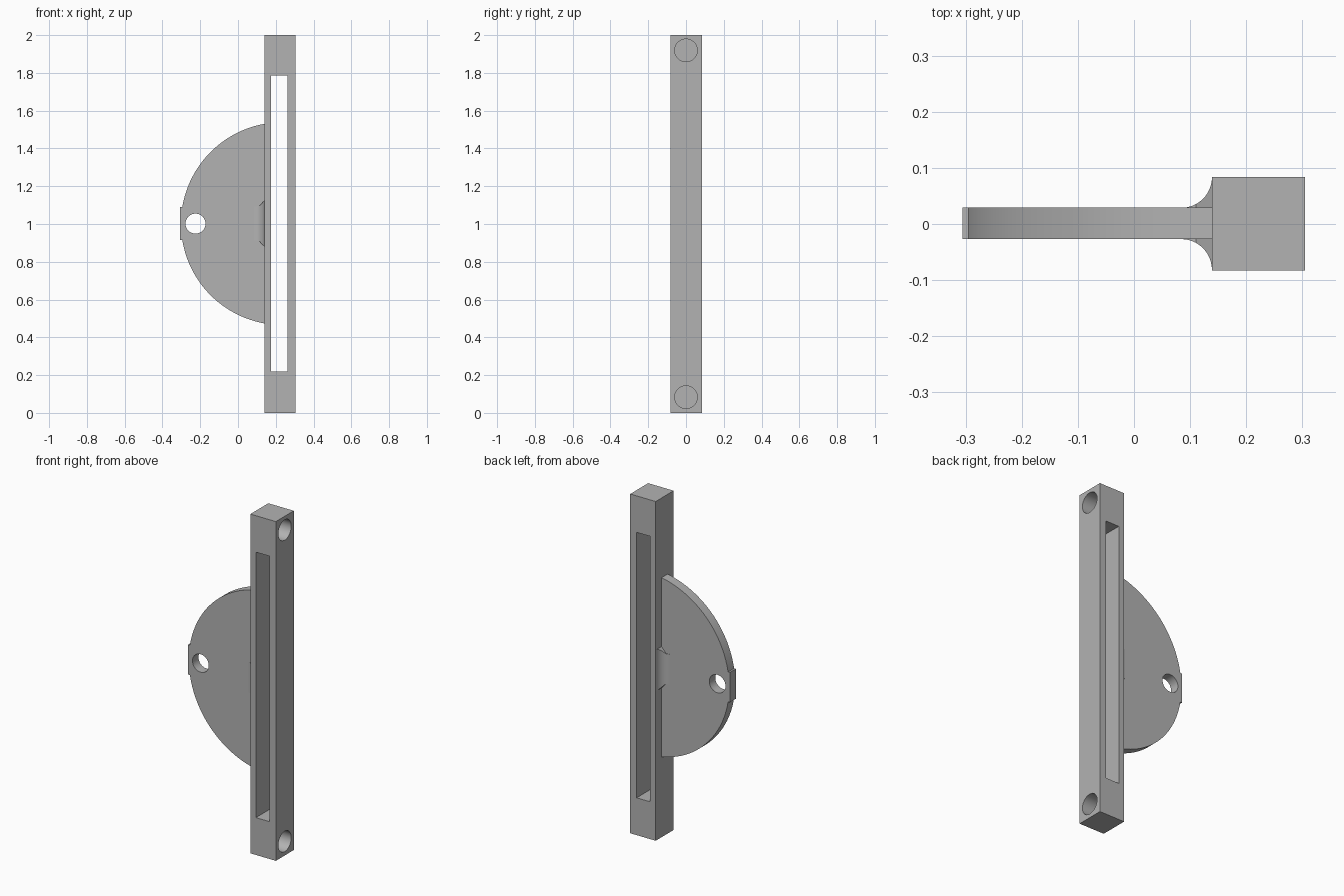
import bpy, bmesh
from math import acos, asin, cos, sin, pi, radians

cube = bpy.data.objects.get("Cube")
if cube:
    bpy.data.objects.remove(cube, do_unlink=True)

grey = bpy.data.materials.new("plain_grey")
grey.use_nodes = True
COLOUR = (0.45, 0.45, 0.45, 1)
grey.diffuse_color = COLOUR
grey.node_tree.nodes["Principled BSDF"].inputs["Base Color"].default_value = COLOUR

BAR_X0, BAR_X1 = 0.139, 0.305
BAR_Y0, BAR_Y1 = -0.083, 0.084
PLATE_Y0, PLATE_Y1 = -0.027, 0.029
MID_Z = 1.002


def finish(name, bm):
    bmesh.ops.recalc_face_normals(bm, faces=bm.faces)
    mesh = bpy.data.meshes.new(name)
    bm.to_mesh(mesh)
    bm.free()
    mesh.materials.append(grey)
    obj = bpy.data.objects.new(name, mesh)
    bpy.context.collection.objects.link(obj)
    return obj


def activate(obj):
    bpy.ops.object.select_all(action="DESELECT")
    obj.select_set(True)
    bpy.context.view_layer.objects.active = obj


def loft(name, rings):
    """Closed solid through a list of equal-length rings."""
    bm = bmesh.new()
    loops = [[bm.verts.new(p) for p in ring] for ring in rings]
    n = len(loops[0])
    for a, b in zip(loops, loops[1:]):
        for i in range(n):
            j = (i + 1) % n
            bm.faces.new((a[i], a[j], b[j], b[i]))
    bm.faces.new(loops[0])
    bm.faces.new(loops[-1])
    return finish(name, bm)


def box(name, x0, x1, y0, y1, z0, z1):
    corners = [(x0, z0), (x1, z0), (x1, z1), (x0, z1)]
    return loft(name, [[(x, y, z) for x, z in corners] for y in (y0, y1)])


def cylinder(name, axis, start, end, u, z, radius, sides=48):
    """Cylinder along x or y; u is its other horizontal coordinate."""
    rings = []
    for s in (start, end):
        ring = []
        for i in range(sides):
            a = 2 * pi * i / sides
            h, v = u + radius * cos(a), z + radius * sin(a)
            ring.append((s, h, v) if axis == "x" else (h, s, v))
        rings.append(ring)
    return loft(name, rings)


def cut(obj, cutter):
    cutter.hide_render = True
    mod = obj.modifiers.new("cut", "BOOLEAN")
    mod.object, mod.operation, mod.solver = cutter, "DIFFERENCE", "EXACT"
    activate(obj)
    bpy.ops.object.modifier_apply(modifier=mod.name)
    bpy.data.objects.remove(cutter, do_unlink=True)


def smooth(obj):
    activate(obj)
    bpy.ops.object.shade_smooth_by_angle(angle=radians(30))


# Upright bar with a long through slot and two blind end holes
bar = box("upright_bar", BAR_X0, BAR_X1, BAR_Y0, BAR_Y1, 0, 2)
cut(bar, box("slot_cutter", 0.175, 0.263, -0.2, 0.2, 0.22, 1.785))
for z in (0.083, 1.919):
    cut(bar, cylinder("end_hole_cutter", "x", BAR_X1 - 0.125, BAR_X1 + 0.1, 0, z, 0.06))
smooth(bar)

# Rounded plate with a small flat tab at its outer edge
CX, R, TAB = 0.2346, 0.5366, 0.088
a0 = acos((BAR_X0 + 0.006 - CX) / R)
a1 = pi - asin(TAB / R)
STEPS = 40
upper = [(CX + R * cos(a), R * sin(a))
         for a in (a0 + (a1 - a0) * i / STEPS for i in range(STEPS + 1))]
upper.append((-0.306, TAB))
outline = upper + [(x, -z) for x, z in reversed(upper)]
plate = loft("rounded_plate",
             [[(x, y, MID_Z + z) for x, z in outline] for y in (PLATE_Y0, PLATE_Y1)])
cut(plate, cylinder("plate_hole_cutter", "y", -0.2, 0.2, -0.225, MID_Z, 0.053))
smooth(plate)

# Concave gussets that blend the plate into the bar on both sides
for name, y0, y1 in (("front_gusset", PLATE_Y0, BAR_Y0), ("back_gusset", PLATE_Y1, BAR_Y1)):
    rings = []
    inner = y0 * 0.8
    for i in range(17):
        a = pi / 2 * i / 16
        x = BAR_X0 - 0.054 * (1 - sin(a))
        y = y0 + (y1 - y0) * (1 - cos(a))
        half = 0.09 + 0.032 * max(0, (x - 0.11) / (BAR_X0 - 0.11))
        rings.append([(x, inner, MID_Z - half), (x, inner, MID_Z + half),
                      (x, y, MID_Z + half), (x, y, MID_Z - half)])
    smooth(loft(name, rings))
